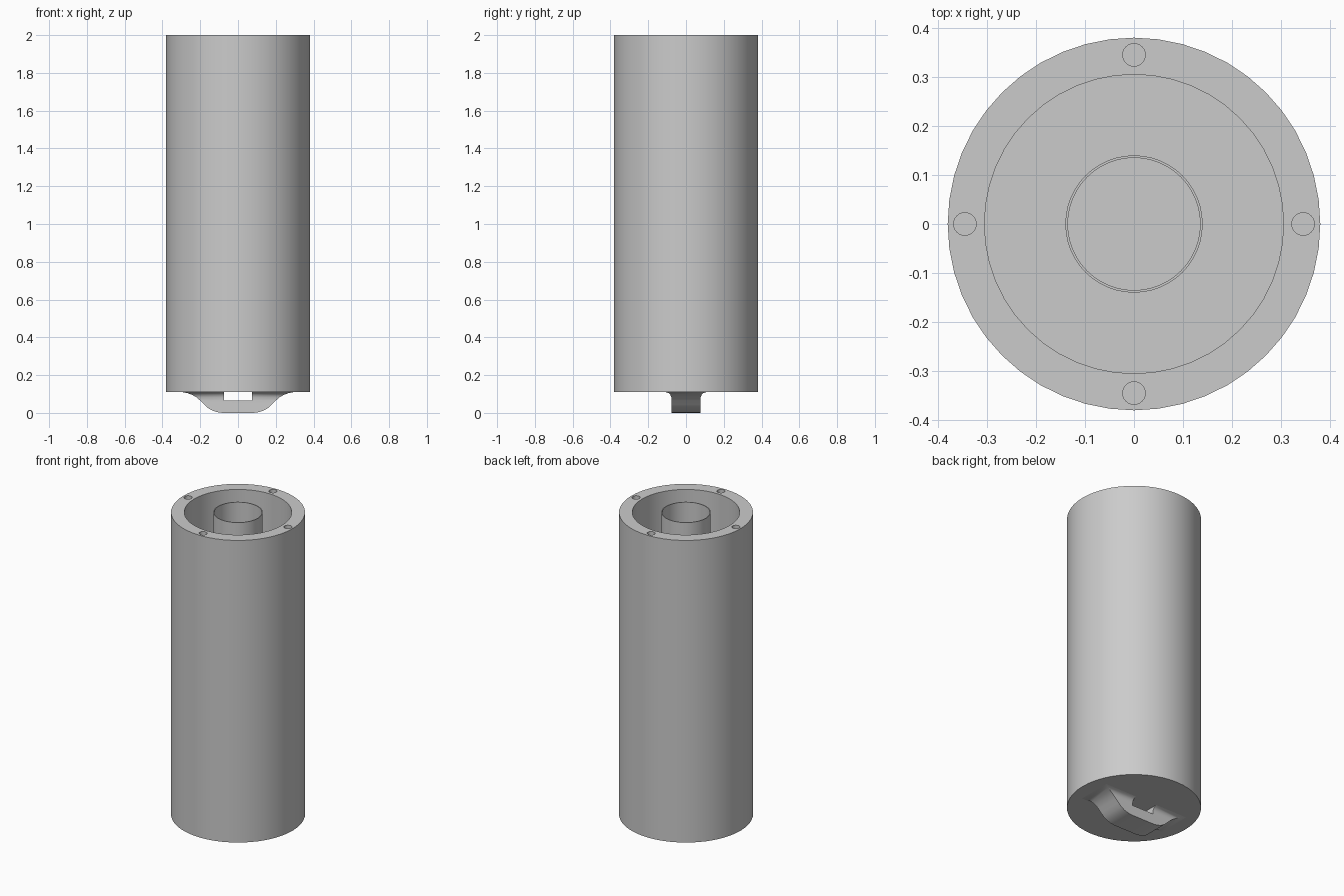
import bpy, bmesh, math
from mathutils import Matrix

if "Cube" in bpy.data.objects:
    bpy.data.objects.remove(bpy.data.objects["Cube"], do_unlink=True)

SEGMENTS = 48
BASE = 0.11      # underside of the housing
FLOOR = 0.19     # floor of the cavity

grey = bpy.data.materials.new("light grey")
grey.use_nodes = True
grey.diffuse_color = (0.6, 0.6, 0.6, 1)
grey.node_tree.nodes["Principled BSDF"].inputs["Base Color"].default_value = (0.6, 0.6, 0.6, 1)


def make_object(name, bm):
    bmesh.ops.recalc_face_normals(bm, faces=bm.faces)
    mesh = bpy.data.meshes.new(name)
    bm.to_mesh(mesh)
    bm.free()
    mesh.materials.append(grey)
    obj = bpy.data.objects.new(name, mesh)
    bpy.context.collection.objects.link(obj)
    return obj


def cut(obj, cutter):
    mod = obj.modifiers.new("cut", 'BOOLEAN')
    mod.operation = 'DIFFERENCE'
    mod.solver = 'EXACT'
    mod.object = cutter
    bpy.context.view_layer.objects.active = obj
    bpy.ops.object.modifier_apply(modifier=mod.name)
    bpy.data.objects.remove(cutter, do_unlink=True)


def smooth(obj, angle):
    bpy.ops.object.select_all(action='DESELECT')
    obj.select_set(True)
    bpy.context.view_layer.objects.active = obj
    bpy.ops.object.shade_smooth_by_angle(angle=math.radians(angle))


# Housing with an annular cavity around a thin central tube
profile = [(0, BASE), (0.38, BASE), (0.38, 2), (0.305, 2), (0.305, FLOOR),
           (0.14, FLOOR), (0.14, 2), (0.135, 2), (0.135, FLOOR), (0, FLOOR)]
bm = bmesh.new()
verts = [bm.verts.new((r, 0, z)) for r, z in profile]
edges = [bm.edges.new(pair) for pair in zip(verts, verts[1:])]
bmesh.ops.spin(bm, geom=verts + edges, cent=(0, 0, 0), axis=(0, 0, 1),
               angle=math.tau, steps=SEGMENTS, use_duplicate=False)
bmesh.ops.remove_doubles(bm, verts=bm.verts, dist=0.0005)
housing = make_object("housing", bm)

# Four screw holes in the rim
bm = bmesh.new()
for i in range(4):
    a = i * math.pi / 2
    bmesh.ops.create_cone(bm, cap_ends=True, segments=24, radius1=0.023, radius2=0.023, depth=0.3,
                          matrix=Matrix.Translation((0.345 * math.cos(a), 0.345 * math.sin(a), 2)))
cut(housing, make_object("screw_hole_cutter", bm))
smooth(housing, 30)

# Bottom lug lofted from rectangles that flare into the housing: (z, half x, half y)
layers = [(0, 0.08, 0.077), (0.003, 0.105, 0.077), (0.011, 0.133, 0.077),
          (0.025, 0.158, 0.077), (0.045, 0.18, 0.077), (0.065, 0.2, 0.077),
          (0.083, 0.221, 0.078), (0.096, 0.244, 0.083), (0.105, 0.268, 0.092),
          (BASE, 0.295, 0.107), (BASE + 0.01, 0.295, 0.107)]
bm = bmesh.new()
rings = [[bm.verts.new((sx * x, sy * y, z)) for sx, sy in ((-1, -1), (1, -1), (1, 1), (-1, 1))]
         for z, x, y in layers]
for low, high in zip(rings, rings[1:]):
    for i in range(4):
        j = (i + 1) % 4
        bm.faces.new((low[i], low[j], high[j], high[i]))
bm.faces.new(rings[0])
bm.faces.new(rings[-1])
lug = make_object("bottom_lug", bm)

# Slot through the lug, front to back
bm = bmesh.new()
bmesh.ops.create_cube(bm, size=1, matrix=Matrix.Translation((0, 0, 0.115)) @ Matrix.Diagonal((0.15, 0.4, 0.1, 1)))
cut(lug, make_object("slot_cutter", bm))
smooth(lug, 35)
